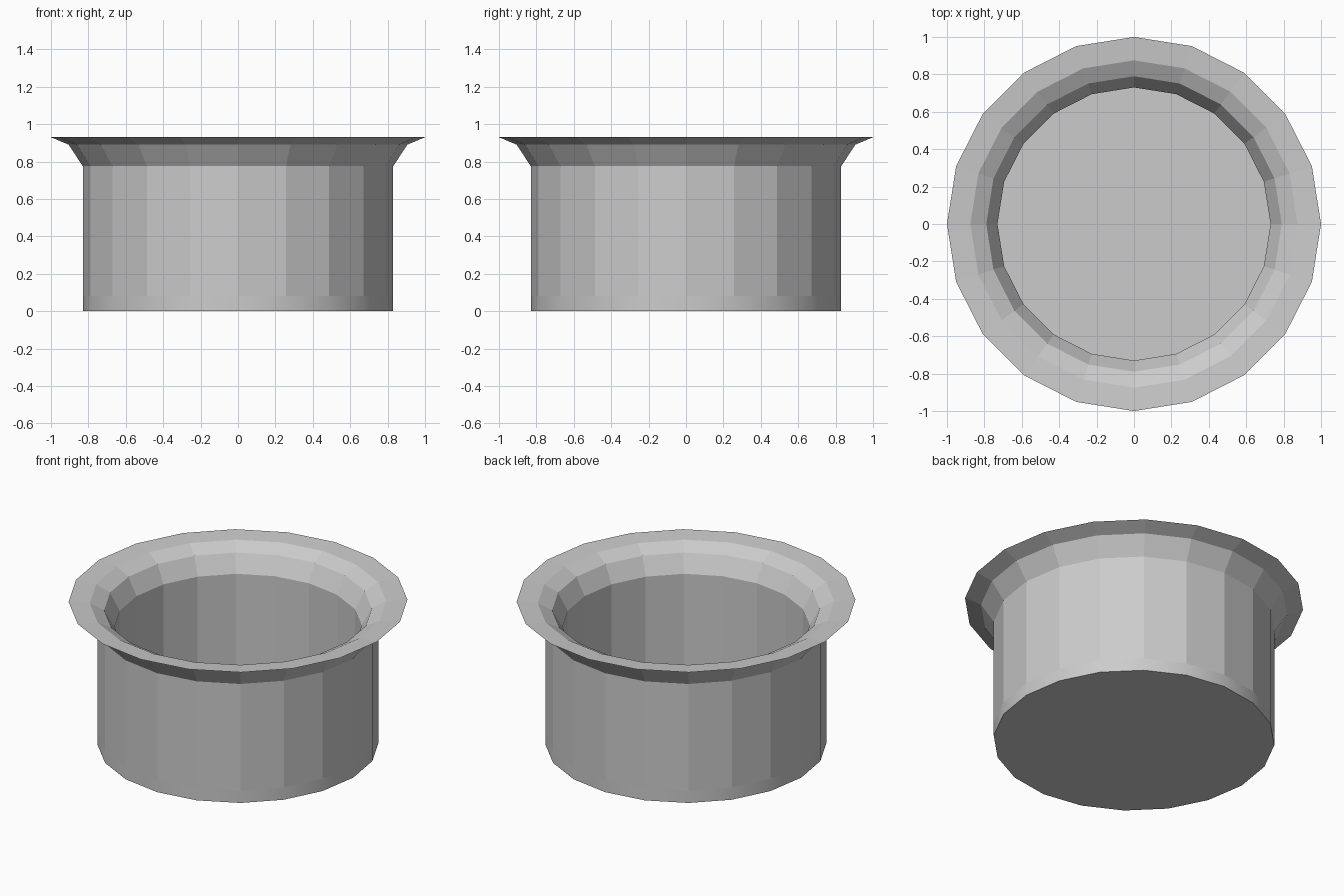
import bpy, bmesh
from math import sin, cos, pi

if "Cube" in bpy.data.objects:
    bpy.data.objects.remove(bpy.data.objects["Cube"])

SIDES = 20
# (radius, height) from the base, up the outside, over the lip, down the inside
PROFILE = [(0.83, 0.0), (0.83, 0.08), (0.83, 0.775), (0.905, 0.89), (1.0, 0.93),
           (0.875, 0.92), (0.79, 0.875), (0.73, 0.765), (0.73, 0.08)]

bm = bmesh.new()
rings = [[bm.verts.new((r * cos(2 * pi * i / SIDES), r * sin(2 * pi * i / SIDES), z))
          for i in range(SIDES)] for r, z in PROFILE]

# Walls and flared lip; the lowest outer band is smooth
for k, (a, b) in enumerate(zip(rings, rings[1:])):
    for i in range(SIDES):
        j = (i + 1) % SIDES
        face = bm.faces.new((a[i], a[j], b[j], b[i]))
        face.smooth = k == 0

# Underside and inner floor
bm.faces.new(rings[0][::-1])
bm.faces.new(rings[-1])
bmesh.ops.recalc_face_normals(bm, faces=bm.faces)
for v in rings[0]:
    for e in v.link_edges:
        if abs(e.verts[0].co.z - e.verts[1].co.z) < 1e-6:
            e.smooth = False

mesh = bpy.data.meshes.new("flared_pot")
bm.to_mesh(mesh)
bm.free()
bpy.context.collection.objects.link(bpy.data.objects.new("flared_pot", mesh))
